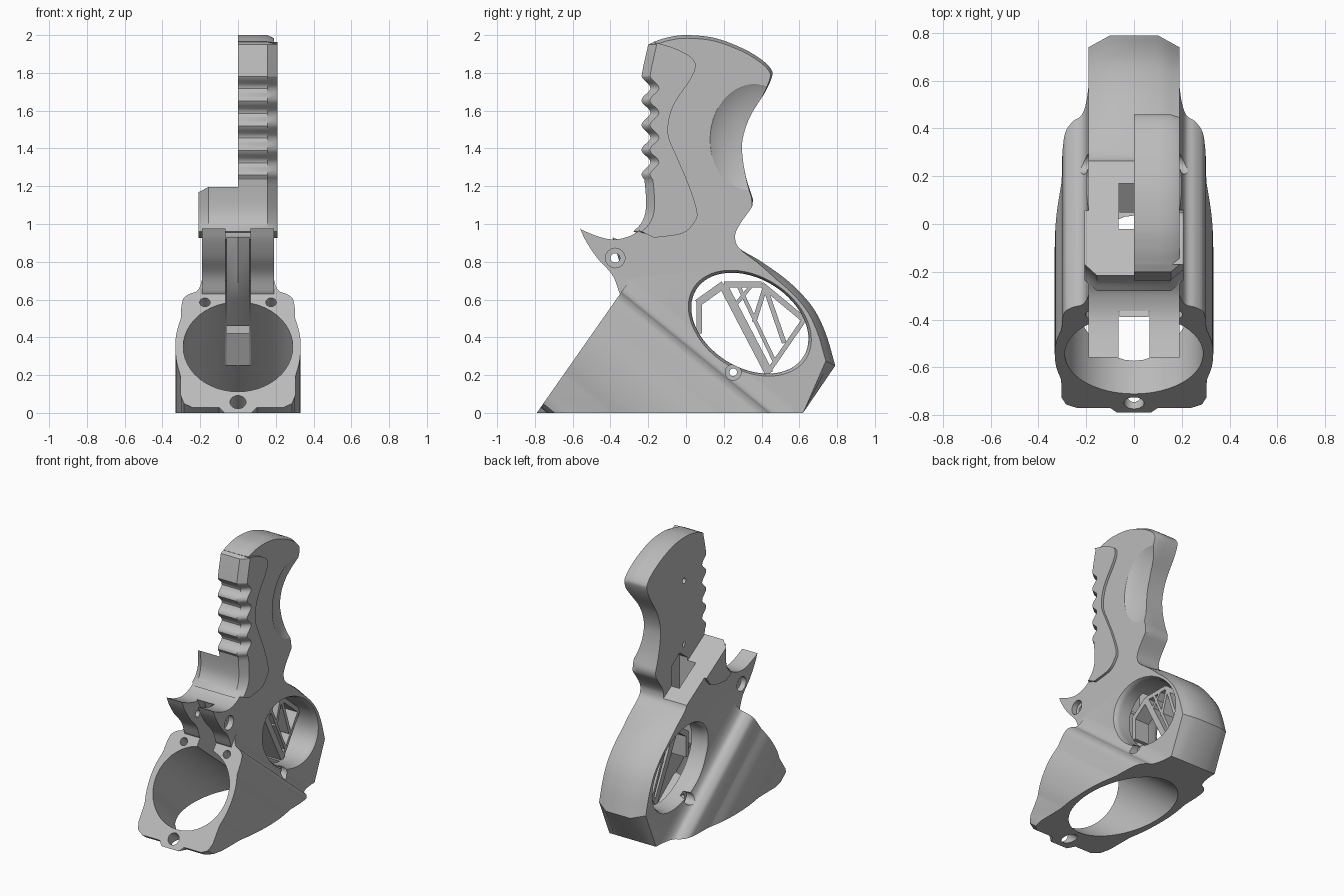
import bpy, bmesh, math
from math import sin, cos, pi, radians
from mathutils import Vector

cube = bpy.data.objects.get("Cube")
if cube:
    bpy.data.objects.remove(cube, do_unlink=True)

grey = bpy.data.materials.new("plain grey")
grey.use_nodes = True
grey.diffuse_color = (0.5, 0.5, 0.5, 1)
grey.node_tree.nodes["Principled BSDF"].inputs["Base Color"].default_value = (0.5, 0.5, 0.5, 1)


def loft(name, rings):
    """Closed solid through rings of equal point count."""
    bm = bmesh.new()
    vs = [[bm.verts.new(p) for p in ring] for ring in rings]
    n = len(vs[0])
    for a, b in zip(vs, vs[1:]):
        for i in range(n):
            j = (i + 1) % n
            bm.faces.new((a[i], a[j], b[j], b[i]))
    bm.faces.new(vs[0])
    bm.faces.new(vs[-1])
    bmesh.ops.recalc_face_normals(bm, faces=bm.faces)
    me = bpy.data.meshes.new(name)
    bm.to_mesh(me)
    bm.free()
    me.materials.append(grey)
    ob = bpy.data.objects.new(name, me)
    bpy.context.collection.objects.link(ob)
    return ob


def at_x(x, pts):
    return [(x, y, z) for y, z in pts]


def prism(name, pts, x0, x1):
    return loft(name, [at_x(x0, pts), at_x(x1, pts)])


def smooth(pts, steps=5):
    """Catmull-Rom curve through the points."""
    p = [Vector(q) for q in pts]
    p = [2 * p[0] - p[1]] + p + [2 * p[-1] - p[-2]]
    out = []
    for a, b, c, d in zip(p, p[1:], p[2:], p[3:]):
        for k in range(steps):
            t = k / steps
            v = 0.5 * (2 * b + (c - a) * t + (2 * a - 5 * b + 4 * c - d) * t * t
                       + (3 * b - a - 3 * c + d) * t ** 3)
            out.append((v.x, v.y))
    return out + [tuple(pts[-1])]


def ellipse(c, a, b, tilt=0, n=48):
    ct, st = cos(tilt), sin(tilt)
    return [(c[0] + a * cos(u) * ct - b * sin(u) * st,
             c[1] + a * cos(u) * st + b * sin(u) * ct)
            for u in (2 * pi * i / n for i in range(n))]


def boolean(ob, cutter, op="DIFFERENCE", keep=False):
    mod = ob.modifiers.new("bool", "BOOLEAN")
    mod.object, mod.operation, mod.solver = cutter, op, "EXACT"
    bpy.context.view_layer.update()
    me = bpy.data.meshes.new_from_object(ob.evaluated_get(bpy.context.evaluated_depsgraph_get()))
    ob.modifiers.clear()
    ob.data = me
    if not keep:
        bpy.data.objects.remove(cutter, do_unlink=True)


# Frame plate: hook, handle back, guard ring
top = smooth([(-.17, 1.965), (-.1, 1.987), (0, 2), (.15, 1.985), (.3, 1.93), (.4, 1.87),
              (.45, 1.82), (.455, 1.78), (.42, 1.7), (.34, 1.57), (.3, 1.45), (.3, 1.35),
              (.32, 1.24), (.355, 1.13)])
rear = smooth([(.35, 1.09), (.28, .99), (.26, .93), (.285, .87), (.4, .8), (.55, .69),
               (.67, .56), (.74, .42), (.79, .25)])
hook = smooth([(-.35, .63), (-.39, .73), (-.47, .82), (-.53, .91), (-.56, .975)])
saddle = smooth([(-.55, .968), (-.46, .932), (-.38, .918), (-.3, .935), (-.24, .97)])
outline = hook + saddle + [(-.12, 1), (-.12, 1.93)] + top + rear + [(.62, 0), (-.1, 0), (-.2, .5)]
centre = Vector((.338, .475))
handle_mid = Vector((.1, 1.45))


def layer(x):
    """Outline at x, with the handle edge and the guard's rear edge chamfered."""
    handle = max(0, (abs(x) - .155) / .035) * .03
    guard = max(0, (abs(x) - .1) / .09) * .11
    pts = []
    for p in outline:
        v = Vector(p)
        if v.y > 1.12:
            v = v.lerp(handle_mid, handle)
        elif v.x > .28 and .1 < v.y < .88:
            v = v.lerp(centre, guard * min(1, (v.x - .28) / .22))
        pts.append((x, v.x, v.y))
    return pts


body = loft("body", [layer(x) for x in (-.19, -.155, -.1, .1, .155, .19)])

# Clamp block, sheared along the tilted bore
lean, tilt = radians(35), radians(39)
along = Vector((0, cos(tilt), -sin(tilt)))
up = Vector((0, sin(lean), cos(lean)))
origin = Vector((0, -.79, 0))


def place(x, t, s):
    return origin + Vector((x, 0, 0)) + up * t + along * s


half = [(.07, 0), (.1, .035), (.24, .035), (.285, .06), (.303, .11)]
half += smooth([(.305, .24), (.325, .33), (.332, .43), (.325, .52), (.303, .61)], 4)
half += smooth([(.3, .69), (.288, .74), (.255, .77), (.22, .785), (.2, .82), (.189, .87)], 4)
section = half + [(-x, t) for x, t in reversed(half)]
block = loft("block", [[place(x, t, s) for x, t in section] for s in (0, 1.3)])
boolean(body, block, "UNION")


def bore(c, r, s0, s1):
    ring = ellipse(c, r, r)
    boolean(body, loft("bore", [[place(x, t, s) for x, t in ring] for s in (s0, s1)]))


bore((0, .427), .29, -.2, 1.8)
bore((0, .07), .042, -.2, .6)
for side in (-1, 1):
    bore((side * .175, .715), .028, -.1, .15)

# Flat base
boolean(body, prism("base_cutter", [(-2, 0), (2, 0), (2, -1), (-2, -1)], -1, 1))

# Centre slot for the trigger
slot = [(-.8, 1.1), (-.4, 1.1), (-.4, .93), (-.25, .88), (-.02, .7), (-.02, 1.1), (.075, 1.17),
        (.17, 1.1), (.17, .6), (.3, .5), (.42, .13), (.25, .1), (.05, .25), (-.3, .3), (-.8, .3)]
boolean(body, prism("slot_cutter", slot, -.065, .065))

# Oval opening with a softly flared rim
flare = [(-.2, 1.065), (-.19, 1.05), (-.175, 1.015), (-.15, 1), (.15, 1), (.175, 1.015), (.19, 1.05), (.2, 1.065)]
boolean(body, loft("oval_cutter", [at_x(x, ellipse(centre, .335 * k, .235 * k, radians(-32), 64))
                                   for x, k in flare]))

# Recessed cross bolts
for c, r in (((-.375, .82), .052), ((.25, .215), .042)):
    steps = [(-.4, 1), (-.15, 1), (-.149, .48), (.149, .48), (.15, 1), (.4, 1)]
    boolean(body, loft("bolt_cutter", [at_x(x, ellipse(c, r * k, r * k, 0, 24)) for x, k in steps]))

# Thumb scoops at the back of the handle
for s in (-1, 1):
    rings = []
    for i in range(1, 16):
        u = pi * i / 16
        rings.append(at_x(s * .31 + .18 * cos(u), ellipse((.35, 1.46), .3 * sin(u), .38 * sin(u), -.1)))
    boolean(body, loft("scoop_cutter", rings))

# Ribbed front grips
ribs = [(-.212 - .024 * cos(2 * pi * (z - 1.262) / .131), z) for z in (1.245 + .0131 * i for i in range(42))]
front = smooth([(-.28, .96), (-.24, 1.0), (-.215, 1.06), (-.212, 1.14), (-.22, 1.235)], 3) + ribs
front += [(-.225, 1.84), (-.2, 1.95)]
inner = smooth([(-.17, 1.963), (-.06, 1.93), (.03, 1.88), (.05, 1.83), (.02, 1.76), (-.07, 1.62),
                (-.095, 1.48), (-.05, 1.36), (.01, 1.22), (.058, 1.07), (.045, 1.01), (-.02, .95),
                (-.17, .927)])
face = front + inner
chamfer = [(y + .045, z) for y, z in front] + inner
grips = [loft(name, [at_x(0, face), at_x(s * .155, face), at_x(s * .208, chamfer)])
         for name, s in (("left_grip", 1), ("right_grip", -1))]

# Cut the right half off along a slope, leaving a socket
slope = [(-.5, 1.37), (.36, .846), (.8, .95), (.8, 2.2), (-.5, 2.2)]
cutter = prism("half_cutter", slope, -.6, 0)
boolean(body, cutter, keep=True)
boolean(grips[1], cutter)
for grip in grips:
    boolean(grip, prism("slot_cutter", slot, -.065, .065))

# Pin holes in the mating face
for z in (1.21, 1.68):
    boolean(body, prism("pin_cutter", ellipse((.02, z), .02, .02, 0, 16), -.1, .1))

# Trigger lever inside the slot, with a ridged front
ridge = [(-.39, .93), (-.25, .87), (-.04, .7), (-.04, .46), (-.2, .6), (-.33, .72)]
sides = ridge[:4] + [(-.17, .6), (-.28, .72)]
lever = loft("trigger_lever", [at_x(-.06, sides), at_x(0, ridge), at_x(.06, sides)])


# Lattice trigger in the opening
def bar(a, b, w):
    a, b = Vector(a), Vector(b)
    d = (b - a).normalized()
    n = Vector((-d.y, d.x)) * w / 2
    return prism("trigger_lattice", [a + n, b + n, b - n, a - n], -.06, .06)


bars = [((.2, .67), (.44, .21), .045), ((.43, .21), (.63, .5), .025), ((.06, .58), (.2, .68), .04),
        ((.2, .68), (.4, .68), .03), ((.4, .68), (.63, .49), .03), ((.27, .69), (.36, .5), .02),
        ((.26, .57), (.36, .69), .02), ((.36, .48), (.42, .67), .025), ((.42, .66), (.52, .37), .025),
        ((.36, .5), (.47, .27), .02), ((.07, .6), (.07, .42), .03)]
lattice = bar(*bars[0])
for b in bars[1:]:
    boolean(lattice, bar(*b), "UNION")

# Smooth curved surfaces, keep edges crisp
for ob in [body, lever, lattice] + grips:
    bpy.ops.object.select_all(action="DESELECT")
    ob.select_set(True)
    bpy.context.view_layer.objects.active = ob
    bpy.ops.object.shade_smooth_by_angle(angle=radians(30))
